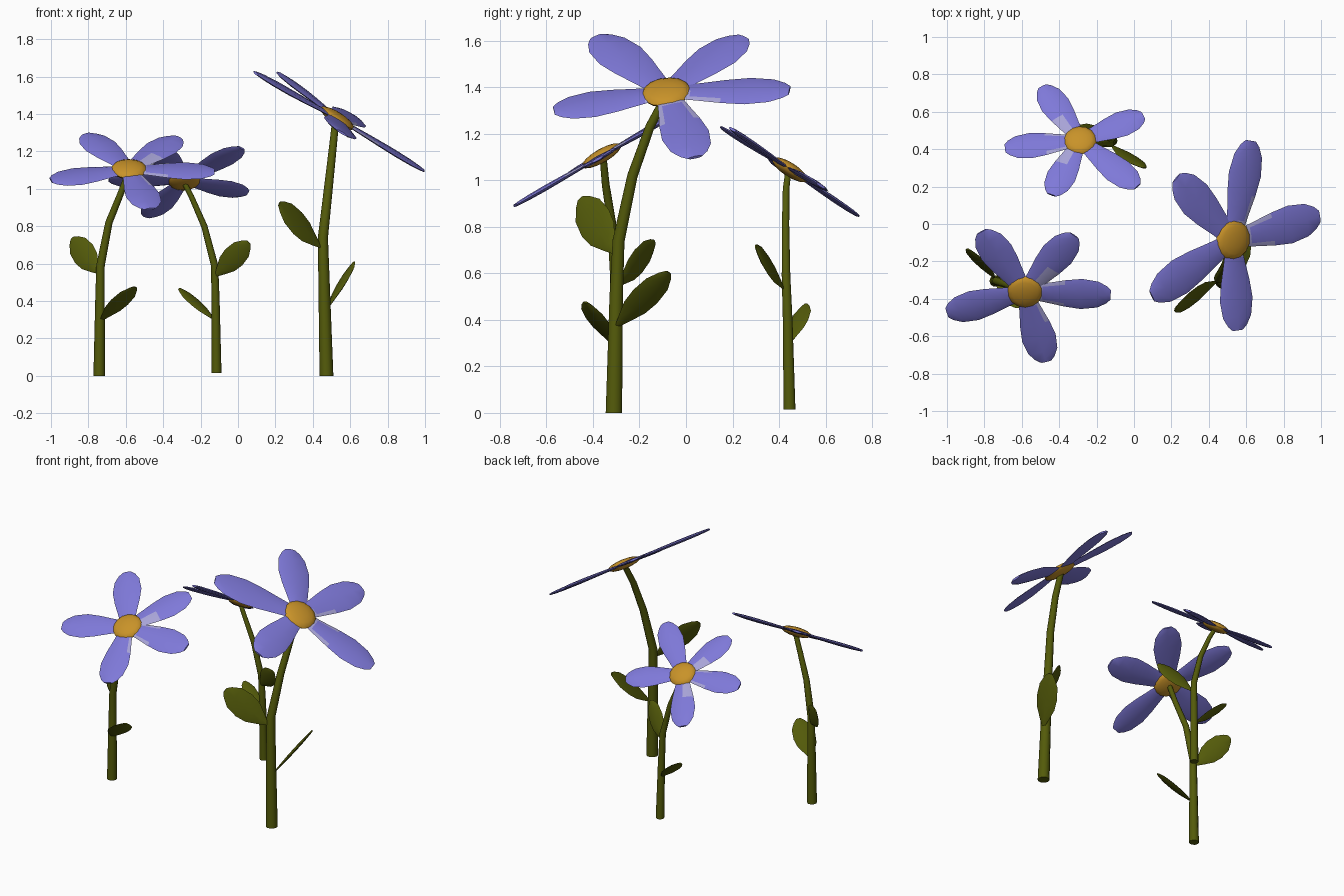
import bpy, bmesh, math
from mathutils import Vector, Matrix

if "Cube" in bpy.data.objects:
    bpy.data.objects.remove(bpy.data.objects["Cube"])


def material(name, rgb):
    m = bpy.data.materials.new(name)
    m.diffuse_color = (*rgb, 1)
    m.use_nodes = True
    m.node_tree.nodes["Principled BSDF"].inputs["Base Color"].default_value = m.diffuse_color
    return m


GREEN = material("leaf green", (0.088, 0.104, 0.003))
VIOLET = material("periwinkle petal", (0.21, 0.19, 0.69))
PALE = material("pale petal base", (0.39, 0.37, 0.68))
GOLD = material("golden centre", (0.58, 0.29, 0.022))


def finish(bm, name, mats):
    bmesh.ops.recalc_face_normals(bm, faces=bm.faces)
    me = bpy.data.meshes.new(name)
    bm.to_mesh(me)
    bm.free()
    for m in mats:
        me.materials.append(m)
    ob = bpy.data.objects.new(name, me)
    bpy.context.collection.objects.link(ob)
    bpy.context.view_layer.objects.active = ob
    ob.select_set(True)
    bpy.ops.object.shade_smooth_by_angle(angle=math.radians(40))
    ob.select_set(False)
    return ob


def loft(bm, rings, sides):
    """Skin elliptical rings given as (centre, half axis u, half axis v)."""
    loops = []
    for c, u, v in rings:
        loops.append([bm.verts.new(c + u * math.cos(a) + v * math.sin(a))
                      for a in (2 * math.pi * i / sides for i in range(sides))])
    for p, q in zip(loops, loops[1:]):
        for i in range(sides):
            j = (i + 1) % sides
            bm.faces.new((p[i], p[j], q[j], q[i]))
    bm.faces.new(loops[0][::-1])
    bm.faces.new(loops[-1])


def blade(bm, start, tip, side, width, thick, profile):
    """Flat lens-shaped petal or leaf."""
    axis = tip - start
    up = axis.cross(side).normalized()
    loft(bm, [(start + axis * t, side * width / 2 * w, up * thick / 2 * (0.3 + 0.7 * w))
              for t, w in profile], 8)


PETAL = [(0.0, 0.42), (0.2, 0.6), (0.32, 0.72), (0.46, 0.87), (0.66, 1.0),
         (0.85, 0.86), (0.95, 0.58), (1.0, 0.32)]
LEAF = [(0.0, 0.1), (0.15, 0.45), (0.35, 0.87), (0.55, 1.0), (0.78, 0.88),
        (0.93, 0.5), (1.0, 0.2)]


def flower(name, stem, radius, head, slope, disc, petal_w, tips, pale_petal, leaves):
    head = Vector(head)
    normal = Vector((-slope[0], -slope[1], 1)).normalized()

    # stem: tapered bent tube
    pts = [Vector(p) for p in stem] + [head - normal * 0.015]
    rings = []
    for i, p in enumerate(pts):
        d = (pts[min(i + 1, len(pts) - 1)] - pts[max(i - 1, 0)]).normalized()
        if i == 0:
            d = Vector((0, 0, 1))
        u = Vector((0, 1, 0)).cross(d).normalized()
        r = radius * (1 - 0.5 * p.z / head.z)
        rings.append((p, u * r, d.cross(u) * r))
    bm = bmesh.new()
    loft(bm, rings, 10)
    finish(bm, name + "_stem", [GREEN])

    # leaves: base, tip, width, twist about their own axis
    bm = bmesh.new()
    for base, tip, width, twist in leaves:
        base, tip = Vector(base), Vector(tip)
        axis = (tip - base).normalized()
        side = Vector((axis.y, -axis.x, 0)).normalized()
        side = Matrix.Rotation(math.radians(twist), 3, axis) @ side
        blade(bm, base, tip, side, width, 0.02, LEAF)
    finish(bm, name + "_leaves", [GREEN])

    # petals: tips lie in the tilted plane of the head
    bm = bmesh.new()
    axes = []
    for x, y in tips:
        dx, dy = x - head.x, y - head.y
        axis = Vector((dx, dy, slope[0] * dx + slope[1] * dy))
        axes.append(axis)
        side = normal.cross(axis).normalized()
        blade(bm, head, head + axis, side, petal_w, 0.024, PETAL)
    bm.normal_update()
    # pale patches on the upper side, in the two notches beside one petal
    for f in bm.faces:
        v = f.calc_center_median() - head
        if f.normal.dot(normal) > 0.3 and v.length < disc * 2.2:
            ang = math.degrees(v.angle(axes[pale_petal]))
            f.material_index = int(13 < ang < 58)
    finish(bm, name + "_petals", [VIOLET, PALE])

    # centre: flattened ball
    bm = bmesh.new()
    rot = normal.to_track_quat('Z', 'Y').to_matrix().to_4x4()
    bmesh.ops.create_uvsphere(bm, u_segments=14, v_segments=8, radius=1, matrix=(
        Matrix.Translation(head) @ rot @ Matrix.Diagonal((disc, disc, 0.03, 1))))
    finish(bm, name + "_centre", [GOLD])


flower("tall_flower",
       [(0.473, -0.31, 0), (0.46, -0.30, 0.5), (0.454, -0.29, 0.74),
        (0.485, -0.23, 1.02), (0.508, -0.155, 1.23)], 0.037,
       (0.53, -0.085, 1.378), (-0.64, 0.13), 0.107, 0.207,
       [(0.992, 0.04), (0.625, 0.445), (0.225, 0.245), (0.095, -0.385), (0.555, -0.568)], 0,
       [((0.44, -0.31, 0.69), (0.22, -0.455, 0.92), 0.17, -65),
        ((0.485, -0.30, 0.37), (0.617, -0.075, 0.605), 0.14, -33)])

flower("left_flower",
       [(-0.742, -0.305, 0), (-0.738, -0.305, 0.4), (-0.735, -0.305, 0.59),
        (-0.69, -0.32, 0.82), (-0.625, -0.345, 0.98)], 0.031,
       (-0.583, -0.363, 1.105), (-0.01, 0.57), 0.096, 0.185,
       [(-0.125, -0.38), (-0.32, -0.06), (-0.815, -0.04), (-1.0, -0.475), (-0.47, -0.735)], 0,
       [((-0.745, -0.29, 0.55), (-0.887, -0.135, 0.735), 0.14, -70),
        ((-0.735, -0.315, 0.295), (-0.55, -0.43, 0.475), 0.14, -14)])

flower("back_flower",
       [(-0.115, 0.445, 0.015), (-0.12, 0.437, 0.4), (-0.125, 0.43, 0.59),
        (-0.18, 0.428, 0.8), (-0.25, 0.43, 0.96)], 0.027,
       (-0.288, 0.447, 1.045), (0.05, -0.64), 0.088, 0.16,
       [(0.05, 0.58), (-0.49, 0.735), (-0.69, 0.405), (-0.44, 0.155), (0.018, 0.2)], 2,
       [((-0.12, 0.42, 0.535), (0.057, 0.3, 0.715), 0.125, -65),
        ((-0.125, 0.445, 0.3), (-0.315, 0.515, 0.467), 0.1, -15)])
